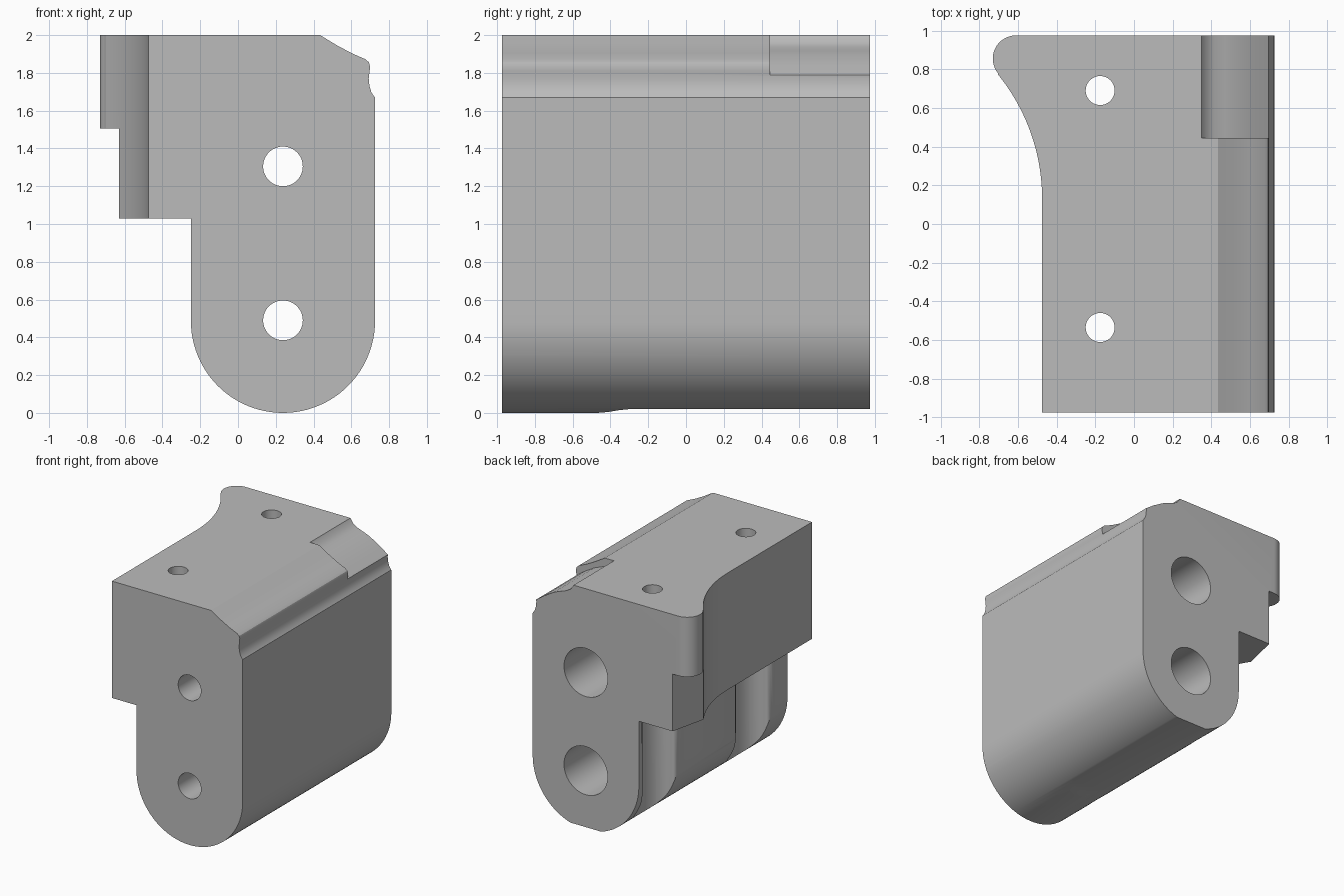
import bpy
import bmesh
from math import sin, cos, pi, radians

cube = bpy.data.objects.get("Cube")
if cube:
    bpy.data.objects.remove(cube, do_unlink=True)

HALF = 0.975           # half the block's depth
BORE_X = 0.238         # axis of the long bores
RADIUS = 0.4875        # rounded bottom

# One plain grey finish
grey = bpy.data.materials.new("plain grey")
grey.use_nodes = True
grey.diffuse_color = (0.5, 0.5, 0.5, 1)
grey.node_tree.nodes["Principled BSDF"].inputs["Base Color"].default_value = (0.5, 0.5, 0.5, 1)


def arc(cx, cy, r, start, end, steps, ry=None):
    """Points on a circle or ellipse between two angles in degrees."""
    out = []
    for i in range(steps + 1):
        a = radians(start + (end - start) * i / steps)
        out.append((cx + r * cos(a), cy + (ry or r) * sin(a)))
    return out


def prism(name, outline, axis, low, high):
    """Extrude a flat outline along one axis."""
    place = {"x": lambda u, v, t: (t, u, v),
             "y": lambda u, v, t: (u, t, v),
             "z": lambda u, v, t: (u, v, t)}[axis]
    bm = bmesh.new()
    base = [bm.verts.new(place(u, v, low)) for u, v in outline]
    top = [bm.verts.new(place(u, v, high)) for u, v in outline]
    bm.faces.new(base)
    bm.faces.new(top)
    n = len(outline)
    for i in range(n):
        j = (i + 1) % n
        bm.faces.new((base[i], base[j], top[j], top[i]))
    bmesh.ops.recalc_face_normals(bm, faces=bm.faces)
    mesh = bpy.data.meshes.new(name)
    bm.to_mesh(mesh)
    bm.free()
    mesh.materials.append(grey)
    obj = bpy.data.objects.new(name, mesh)
    bpy.context.collection.objects.link(obj)
    return obj


def carve(target, tool, operation="DIFFERENCE"):
    """Apply a boolean and discard the tool."""
    tool.hide_render = True
    mod = target.modifiers.new(tool.name, "BOOLEAN")
    mod.operation = operation
    mod.solver = "EXACT"
    mod.object = tool
    bpy.context.view_layer.objects.active = target
    bpy.ops.object.modifier_apply(modifier=mod.name)
    bpy.data.objects.remove(tool, do_unlink=True)


# Block: front profile with rounded foot, side overhang and moulded shoulder
shoulder = [(0.725, 1.67), (0.707, 1.695), (0.696, 1.73), (0.692, 1.77),
            (0.697, 1.81), (0.699, 1.835), (0.693, 1.856), (0.675, 1.872),
            (0.60, 1.905), (0.52, 1.948), (0.435, 2)]
profile = ([(-0.9, 2), (-0.9, 1.03), (-0.25, 1.03)]
           + arc(BORE_X, RADIUS, RADIUS, 180, 360, 48) + shoulder)
block = prism("mounting_block", profile, "y", -HALF, HALF)

# Plan outline: the side sweeps out into a rounded horn at the back
sweep = arc(-1.495, 0.13, 1.02, 0, 39, 20)
horn = arc(-0.61, 0.855, 0.12, 219, 90, 16)
plan = [(1, HALF), (1, -HALF), (-0.475, -HALF)] + sweep + horn
carve(block, prism("plan_outline", plan, "z", -0.2, 2.2), "INTERSECT")

# Undercut below the horn
carve(block, prism("horn_undercut", [(-0.56, HALF), (-0.55, 1.1), (-1, 1.1),
                                     (-1, 0.66), (-0.632, 0.66)], "z", 0.9, 1.505))

# Scooped pocket in the rear part of the shoulder
pocket = [(0.35, 2.1), (0.35, 2), (0.375, 1.962), (0.415, 1.937), (0.47, 1.917),
          (0.53, 1.893), (0.62, 1.84), (0.705, 1.78), (0.9, 1.78), (0.9, 2.1)]
carve(block, prism("shoulder_pocket", pocket, "y", 0.445, 1.1))

# Shallow flat under the foot
flat = [(-0.47, -0.1), (-0.47, 0), (-0.41, 0.005), (-0.35, 0.015), (-0.29, 0.021),
        (1.1, 0.021), (1.1, -0.1)]
carve(block, prism("foot_flat", flat, "x", -1, 1))

# Vertical bolt holes, each with a rounded clearance slot in the side below
flare = [(-0.4, 0.25), (-0.25, 0.245), (-0.24, 0.224), (-0.22, 0.21)]
for y in (0.69, -0.535):
    slot = ([(u, y - v) for u, v in flare]
            + arc(-0.2, y, 0.14, -90, 90, 20, 0.205)
            + [(u, y + v) for u, v in reversed(flare)])
    carve(block, prism("bolt_slot", slot, "z", -0.1, 1.03))
    carve(block, prism("bolt_hole", arc(-0.175, y, 0.075, 0, 350, 35), "z", 0.9, 2.1))

# Long bores: wide from the back, narrow through the front wall
for z in (1.305, 0.49):
    for name, r, low, high in (("front_bore", 0.105, -1.1, 0), ("rear_bore", 0.2, -0.6, 1.1)):
        carve(block, prism(name, arc(BORE_X, z, r, 0, 352.5, 47), "y", low, high))

# Smooth curves, sharp edges
bpy.ops.object.select_all(action="DESELECT")
block.select_set(True)
bpy.context.view_layer.objects.active = block
bpy.ops.object.shade_smooth_by_angle(angle=radians(30))
